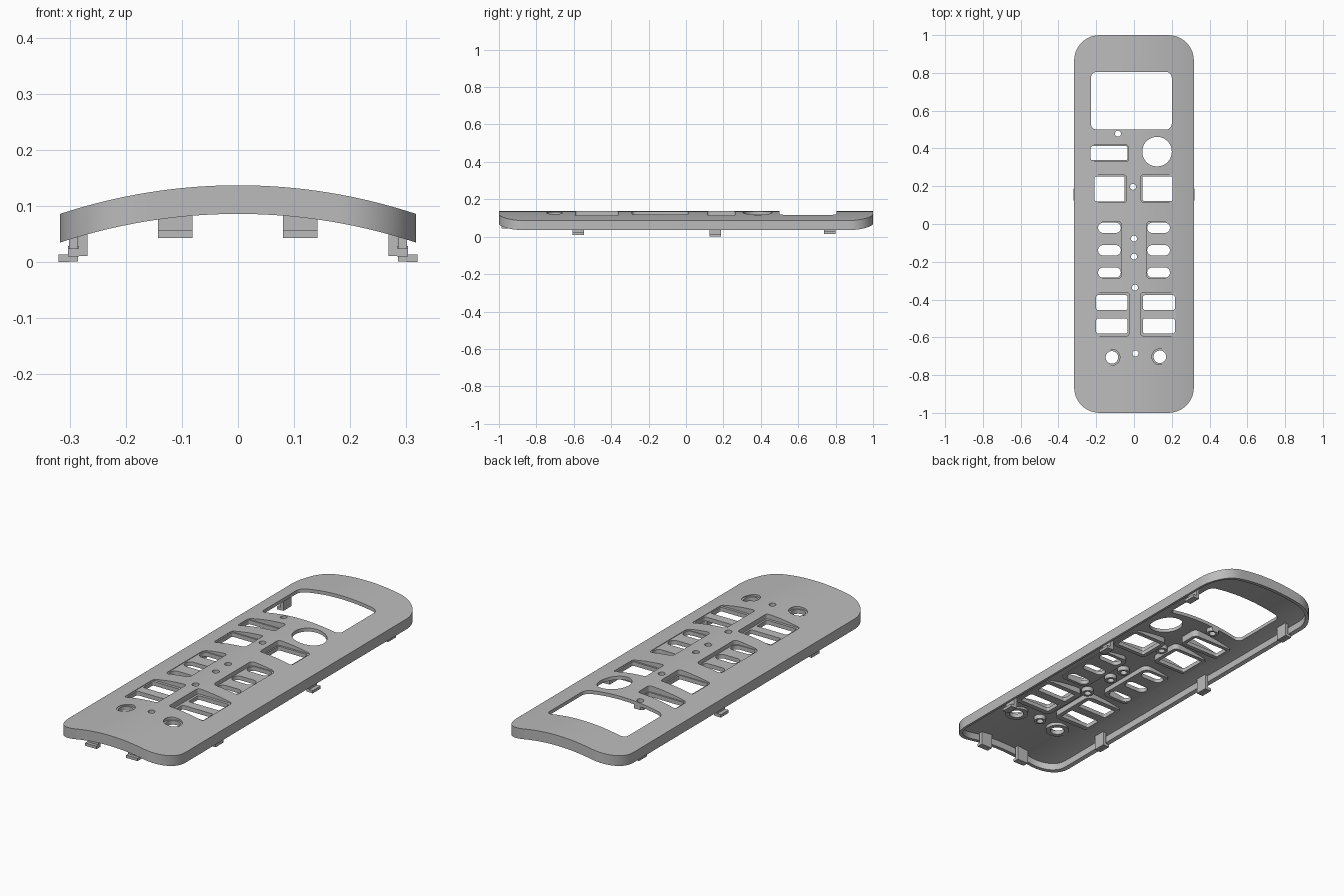
import bpy, bmesh, math

if "Cube" in bpy.data.objects:
    bpy.data.objects.remove(bpy.data.objects["Cube"], do_unlink=True)

grey = bpy.data.materials.new("plain grey")
grey.use_nodes = True
colour = (0.5, 0.5, 0.5, 1)
grey.diffuse_color = colour
grey.node_tree.nodes["Principled BSDF"].inputs["Base Color"].default_value = colour

RADIUS, CREST = 1.01, 0.137      # arch of the top surface
RIM, SKIN, WALL = 0.051, 0.017, 0.018


def arch(offset=0.0):
    """Height of the arched surface at x, shifted by offset."""
    return lambda x: CREST - RADIUS + math.sqrt(RADIUS ** 2 - x * x) + offset


def level(z):
    return lambda x: z


def slab(bm, x0, x1, y0, y1, r, top, bottom):
    """Rounded rectangle in plan, closed between two height functions."""
    xs = {x0, x1, x0 + r, x1 - r}
    for i in range(1, 9):
        d = r * (1 - math.cos(math.pi / 2 * i / 9))
        xs |= {x0 + d, x1 - d}
    count = max(2, math.ceil((x1 - x0 - 2 * r) / 0.02))
    xs |= {x0 + r + (x1 - x0 - 2 * r) * i / count for i in range(1, count)}
    xs = sorted({round(x, 5) for x in xs})
    yc, hh = (y0 + y1) / 2, (y1 - y0) / 2
    cols = []
    for x in xs:
        d = max(0, min(x - x0, x1 - x, r))
        h = hh - r + math.sqrt(max(0, r * r - (r - d) ** 2))
        cols.append([bm.verts.new((x, yc + s * h, f(x)))
                     for s, f in ((-1, top), (1, top), (1, bottom), (-1, bottom))])
    for a, b in zip(cols, cols[1:]):
        for k in range(4):
            m = (k + 1) % 4
            bm.faces.new((a[k], a[m], b[m], b[k]))
    bm.faces.new(cols[0])
    bm.faces.new(cols[-1])


def disc(x, y, r):
    return (x - r, x + r, y - r, y + r, r * 0.98)


def make(name, bm):
    bmesh.ops.recalc_face_normals(bm, faces=bm.faces)
    mesh = bpy.data.meshes.new(name)
    bm.to_mesh(mesh)
    bm.free()
    mesh.materials.append(grey)
    ob = bpy.data.objects.new(name, mesh)
    bpy.context.collection.objects.link(ob)
    return ob


def activate(ob):
    bpy.ops.object.select_all(action='DESELECT')
    ob.select_set(True)
    bpy.context.view_layer.objects.active = ob


def combine(target, bm, operation):
    tool = make("cutter", bm)
    tool.hide_render = True
    mod = target.modifiers.new(operation.lower(), 'BOOLEAN')
    mod.operation, mod.solver, mod.object = operation, 'EXACT', tool
    mod.use_self = True
    activate(target)
    bpy.ops.object.modifier_apply(modifier=mod.name)
    bpy.data.objects.remove(tool, do_unlink=True)


# Sunk button areas: x0, x1, y0, y1, corner radius
pockets = [
    (-0.235, -0.03, 0.33, 0.418, 0.012),
    (-0.215, -0.042, 0.114, 0.259, 0.012),
    (0.038, 0.212, 0.114, 0.262, 0.012),
    (-0.196, -0.065, -0.288, 0.012, 0.02),
    (0.065, 0.196, -0.288, 0.012, 0.02),
    (-0.207, -0.026, -0.592, -0.363, 0.012),
    (0.036, 0.222, -0.592, -0.363, 0.012),
    disc(-0.117, -0.706, 0.042),
    disc(0.137, -0.703, 0.042),
]

# Openings through the panel
screws = [(-0.085, 0.478), (-0.005, 0.197), (0, -0.077),
          (0, -0.173), (0.005, -0.337), (0.008, -0.685)]
holes = [
    (-0.228, 0.2, 0.5, 0.805, 0.03),
    disc(0.122, 0.383, 0.078),
    (-0.229, -0.035, 0.338, 0.412, 0.008),
    (-0.208, -0.049, 0.119, 0.252, 0.008),
    (0.045, 0.205, 0.122, 0.252, 0.008),
    disc(-0.117, -0.706, 0.033),
    disc(0.137, -0.703, 0.033),
]
holes += [disc(x, y, 0.016) for x, y in screws]
for y in (-0.02, -0.139, -0.257):
    for x in (-0.13, 0.13):
        holes.append((x - 0.06, x + 0.06, y - 0.027, y + 0.027, 0.026))
for y in (-0.416, -0.54):
    for x0, x1 in ((-0.2, -0.035), (0.048, 0.216)):
        holes.append((x0, x1, y - 0.039, y + 0.039, 0.008))

# Arched shell
bm = bmesh.new()
slab(bm, -0.317, 0.317, -1, 1, 0.135, arch(), arch(-RIM))
panel = make("arched_panel", bm)
bm = bmesh.new()
slab(bm, -0.317 + WALL, 0.317 - WALL, -1 + WALL, 1 - WALL, 0.135 - WALL,
     arch(-SKIN), arch(-0.2))
combine(panel, bm, 'DIFFERENCE')

# Floors beneath the pockets and tubes beneath the screw holes
bosses, cuts, openings = bmesh.new(), bmesh.new(), bmesh.new()
for x0, x1, y0, y1, r in pockets:
    floor = arch(-0.003)(max(abs(x0), abs(x1)))
    g = 0.012
    slab(bosses, x0 - g, x1 + g, y0 - g, y1 + g, r + g, arch(-0.006), level(floor - 0.02))
    slab(cuts, x0, x1, y0, y1, r, level(0.2), level(floor))
for x, y in screws:
    slab(bosses, *disc(x, y, 0.028), arch(-0.007), level(0.098))
for h in holes:
    slab(openings, *h, level(0.21), level(-0.1))
combine(panel, bosses, 'UNION')
combine(panel, cuts, 'DIFFERENCE')
combine(panel, openings, 'DIFFERENCE')
activate(panel)
bpy.ops.object.shade_smooth_by_angle(angle=math.radians(25))


def box(bm, x0, x1, y0, y1, z0, z1):
    v = bmesh.ops.create_cube(bm, size=1)["verts"]
    for p in v:
        p.co = (x0 if p.co.x < 0 else x1, y0 if p.co.y < 0 else y1,
                z0 if p.co.z < 0 else z1)


# Hooked clips along both long sides
for place, y, x, foot in (("front", -0.577, 0.268, 0.01), ("middle", 0.156, 0.285, 0.0),
                          ("back", 0.768, 0.268, 0.015)):
    for side, s in (("left", 1), ("right", -1)):
        bm = bmesh.new()
        box(bm, *sorted((s * x, s * (x + 0.016))), y - 0.031, y + 0.031,
            foot + 0.001, arch(-0.01)(x + 0.016))
        box(bm, *sorted((s * (x + 0.015), s * (x + 0.035))), y - 0.031, y + 0.031,
            foot, foot + 0.014)
        make(f"{side}_{place}_clip", bm)

# Clips at the front end
for side, x in (("left", 0.111), ("right", -0.112)):
    bm = bmesh.new()
    box(bm, x - 0.031, x + 0.031, -0.97, -0.955, 0.043, 0.12)
    box(bm, x - 0.031, x + 0.031, -0.986, -0.969, 0.043, 0.057)
    make(f"{side}_end_clip", bm)
